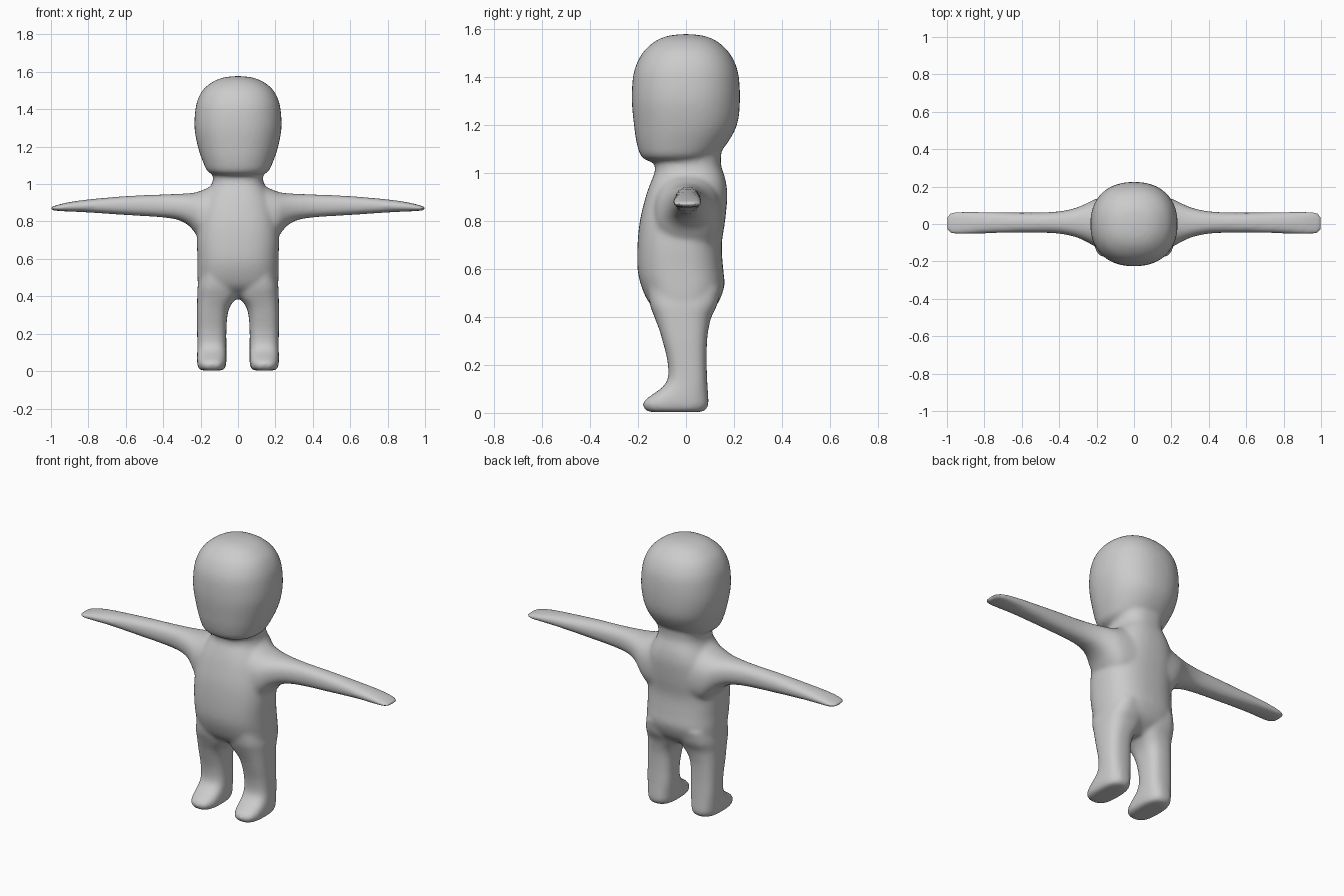
import bpy, bmesh, math
from mathutils import Vector

bm = bmesh.new()


def spline(rows, steps=4):
    """Catmull-Rom interpolation of the section table."""
    out = []
    for i in range(len(rows) - 1):
        p = [rows[max(0, min(len(rows) - 1, i + k))] for k in (-1, 0, 1, 2)]
        for s in range(steps):
            t = s / steps
            out.append([0.5 * (2 * b + (c - a) * t + (2 * a - 5 * b + 4 * c - d) * t * t
                               + (3 * b - a - 3 * c + d) * t ** 3) for a, b, c, d in zip(*p)])
    return out + [list(rows[-1])]


def loft(rows, axis="z", power=2.4, side=1, sides=40):
    """Skin rounded sections; a row is (position, u_min, u_max, v_min, v_max)."""
    rings = []
    for pos, u0, u1, v0, v1 in spline(rows):
        ring = []
        for k in range(sides):
            a = 2 * math.pi * k / sides
            c, s = math.cos(a), math.sin(a)
            u = (u0 + u1) / 2 + (u1 - u0) / 2 * math.copysign(abs(c) ** (2 / power), c)
            v = (v0 + v1) / 2 + (v1 - v0) / 2 * math.copysign(abs(s) ** (2 / power), s)
            co = Vector((u, v, pos)) if axis == "z" else Vector((pos, u, v))
            co.x *= side
            ring.append(bm.verts.new(co))
        rings.append(ring)
    faces = [bm.faces.new(rings[0]), bm.faces.new(rings[-1])]
    for r, q in zip(rings, rings[1:]):
        for k in range(sides):
            n = (k + 1) % sides
            faces.append(bm.faces.new((r[k], r[n], q[n], q[k])))
    bmesh.ops.recalc_face_normals(bm, faces=faces)


# Sections written as (z, half width, front y, back y) for centred parts
def centred(rows):
    return [(z, -w, w, f, b) for z, w, f, b in rows]


# Head with overhanging chin
loft(centred([(1.045, .11, -.145, .08), (1.065, .16, -.185, .12), (1.12, .188, -.205, .17),
              (1.2, .215, -.217, .213), (1.3, .233, -.226, .225), (1.4, .228, -.221, .22),
              (1.46, .212, -.203, .203), (1.51, .182, -.172, .172), (1.55, .13, -.125, .125),
              (1.57, .075, -.075, .075), (1.577, .02, -.02, .02)]), power=2.25)

# Torso and neck
loft(centred([(.385, .1, -.05, .05), (.42, .18, -.11, .1), (.46, .213, -.155, .135),
              (.53, .217, -.187, .16), (.6, .217, -.202, .155), (.7, .22, -.202, .149),
              (.8, .215, -.192, .163), (.9, .195, -.168, .172), (.96, .165, -.147, .167),
              (1.0, .14, -.131, .156), (1.04, .132, -.13, .145), (1.12, .14, -.13, .15)]), power=2.5)

for side in (1, -1):
    # Arm with flared shoulder and flat hand
    loft([(.12, -.14, .15, .66, 1.0), (.18, -.13, .14, .68, .972), (.22, -.115, .128, .725, .957),
          (.26, -.092, .108, .775, .951), (.32, -.068, .084, .808, .948), (.42, -.05, .066, .823, .944),
          (.6, -.047, .061, .834, .936), (.8, -.051, .065, .848, .918), (.9, -.056, .068, .853, .904),
          (.96, -.056, .068, .856, .89), (.992, -.045, .055, .86, .88), (1.003, -.03, .04, .865, .874)],
         "x", 2.3, side)
    # Leg and foot
    loft([(.003, .09, .19, -.15, .06), (.012, .071, .21, -.17, .083), (.035, .063, .218, -.181, .094),
          (.055, .062, .219, -.17, .094), (.08, .062, .219, -.135, .092), (.11, .062, .218, -.095, .09),
          (.15, .062, .218, -.074, .088), (.22, .062, .219, -.078, .086), (.3, .056, .22, -.098, .088),
          (.35, .04, .219, -.113, .094), (.4, .005, .218, -.132, .106), (.45, .0, .216, -.15, .13),
          (.52, .01, .2, -.16, .145)], "z", 2.7, side)

mesh = bpy.data.meshes.new("body")
bm.to_mesh(mesh)
bm.free()
body = bpy.data.objects.new("body", mesh)
bpy.context.collection.objects.link(body)

# Fuse the parts into one soft skin
remesh = body.modifiers.new("fuse", "REMESH")
remesh.mode = "VOXEL"
remesh.voxel_size = 0.01
remesh.use_smooth_shade = True
smooth = body.modifiers.new("soften", "SMOOTH")
smooth.factor = 0.5
smooth.iterations = 14
